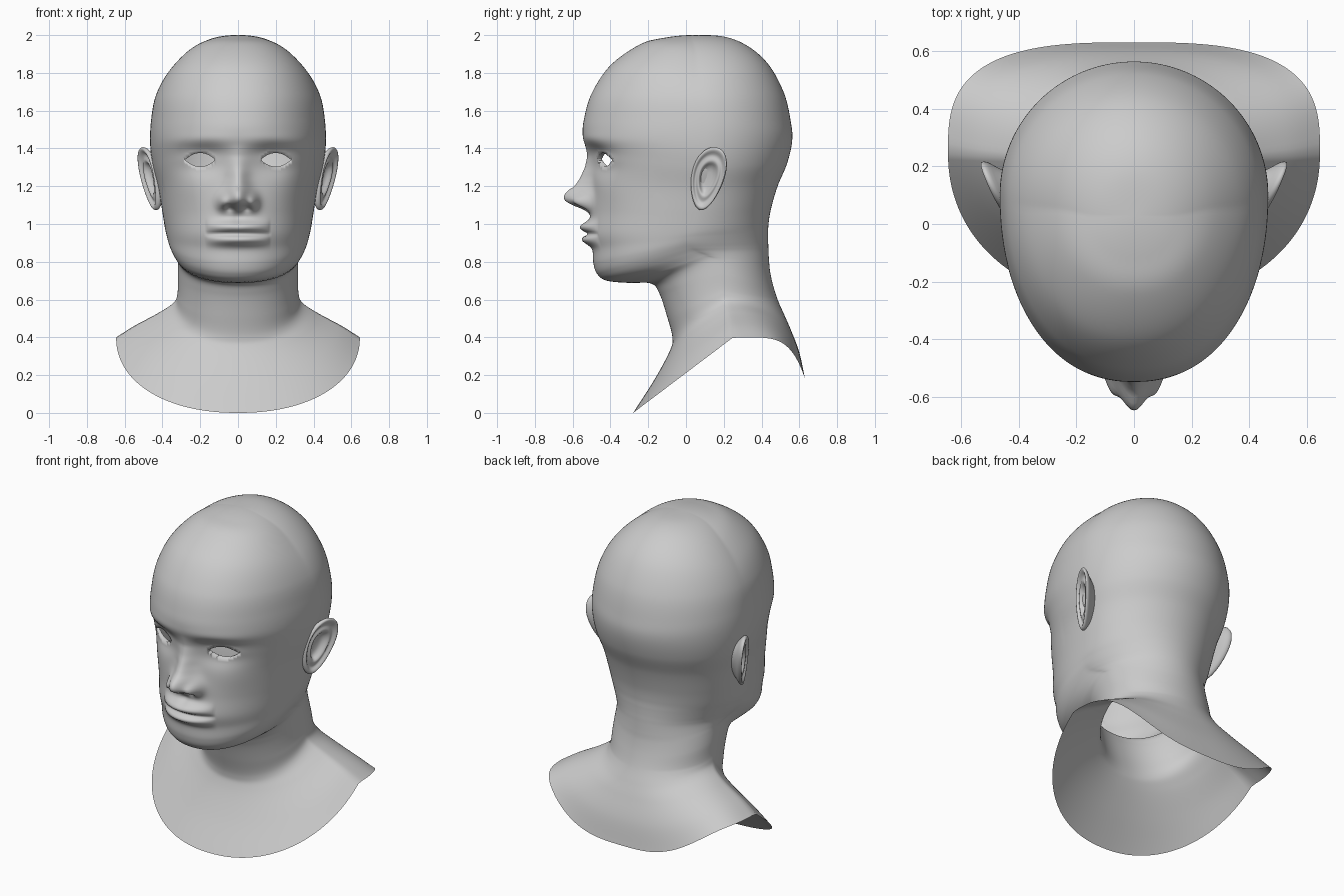
import bpy, bmesh
from math import sin, cos, pi, exp

if "Cube" in bpy.data.objects:
    bpy.data.objects.remove(bpy.data.objects["Cube"])

# Section rings, crown to bust rim: front y, z | side half-width, y, z | back y, z
RINGS = [
    (.18, 1.985, -.14, .03, 1.98, -.14, 1.992),   # mirrored phantom, rounds the crown
    (.03, 2.0, 0, .03, 2.0, .03, 2.0),
    (-.12, 1.985, .14, .03, 1.98, .20, 1.992),
    (-.245, 1.95, .26, .05, 1.915, .33, 1.94),
    (-.40, 1.84, .37, .06, 1.80, .44, 1.84),
    (-.50, 1.69, .435, .08, 1.68, .52, 1.69),
    (-.54, 1.555, .46, .10, 1.55, .555, 1.54),
    (-.545, 1.47, .465, .10, 1.42, .562, 1.44),
    (-.52, 1.36, .45, .10, 1.30, .535, 1.32),
    (-.50, 1.22, .42, .08, 1.18, .485, 1.20),
    (-.505, 1.07, .40, .06, 1.06, .45, 1.08),
    (-.515, .95, .385, .04, .97, .437, 1.0),
    (-.495, .865, .375, .02, .93, .435, .95),
    (-.49, .79, .365, .01, .90, .435, .91),
    (-.47, .735, .352, .02, .875, .436, .88),
    (-.42, .70, .338, .05, .855, .437, .85),
    (-.30, .688, .325, .10, .835, .44, .80),
    (-.185, .685, .318, .14, .81, .445, .75),
    (-.14, .63, .318, .17, .74, .46, .68),
    (-.10, .51, .32, .19, .64, .485, .60),
    (-.072, .40, .34, .21, .585, .52, .52),
]
RINGS += [
    (-.085, .33, .42, .23, .53, .555, .44),
    (-.165, .18, .55, .24, .46, .60, .32),
    (-.28, 0, .645, .25, .40, .63, .18),
]
SUB, AROUND = 11, 224
EX, EZ, EW, EH = .2, 1.34, .08, .036              # eye opening


def catmull(a, b, c, d, t):
    return .5 * (2*b + (c-a)*t + (2*a-5*b+4*c-d)*t*t + (3*b-a-3*c+d)*t**3)


def gauss(x, z, cx, cz, sx, sz):
    return exp(-((x-cx)/sx)**2 / 2 - ((z-cz)/sz)**2 / 2)


def curve(points, z):
    # smooth-stepped lookup through (z, value) pairs in descending z
    if z >= points[0][0]:
        return points[0][1]
    for (z0, v0), (z1, v1) in zip(points, points[1:]):
        if z >= z1:
            t = (z0 - z) / (z0 - z1)
            return v0 + (v1 - v0) * t
    return points[-1][1]


NOSE = [(1.42, 0), (1.36, .008), (1.30, .03), (1.24, .062), (1.20, .09), (1.18, .122),
        (1.16, .142), (1.14, .147), (1.12, .136), (1.10, .10), (1.085, .06), (1.065, .02), (1.04, 0)]


def relief(x, z):
    # forward displacement of the face at (x, z)
    x = abs(x)
    d = -.055 * gauss(x, z, .18, 1.345, .085, .055)           # eye socket
    d += .026 * gauss(x, z, EX, EZ, .07, .03)                 # lids
    d += .014 * gauss(x, z, .2, 1.44, .12, .03)               # brow
    d += .012 * gauss(x, z, .27, 1.19, .08, .07)              # cheekbone
    width = curve([(1.40, .04), (1.25, .036), (1.14, .05), (1.05, .055)], z)
    d += curve(NOSE, z) * exp(-(x / width)**2 / 2)            # nose
    d += .05 * gauss(x, z, .08, 1.115, .021, .028)            # nose wings
    d -= .03 * gauss(x, z, .045, 1.083, .018, .010)           # nostrils
    d -= .008 * gauss(x, z, 0, 1.03, .018, .025)              # groove over lip
    if x < .17:                                               # lips
        m = 1 - (x / .17)**2
        d += m**.8 * (.05 * gauss(0, z, 0, .985, 1, .021) + .042 * gauss(0, z, 0, .915, 1, .021))
        d -= m**.4 * .018 * gauss(0, z, 0, .947, 1, .008)
    return d


def make_object(name, bm):
    bmesh.ops.recalc_face_normals(bm, faces=bm.faces)
    me = bpy.data.meshes.new(name)
    bm.to_mesh(me)
    bm.free()
    me.shade_smooth()
    ob = bpy.data.objects.new(name, me)
    bpy.context.collection.objects.link(ob)
    return ob


def bridge(bm, rows):
    for a, b in zip(rows, rows[1:]):
        n = len(a)
        for i in range(n):
            bm.faces.new((a[i], a[(i+1) % n], b[(i+1) % n], b[i]))


# Head, neck and bust as one loft
bm = bmesh.new()
last = [2*b - a for a, b in zip(RINGS[-2], RINGS[-1])]
keys = RINGS + [last]
rows = []
for k in range((len(RINGS) - 2) * SUB + 1):
    i = min(k // SUB, len(RINGS) - 3)
    t = k / SUB - i
    fy, fz, w, sy, sz, by, bz = [catmull(*q, t) for q in zip(*keys[i:i+4])]
    flare = max(0, min(1, (k / SUB - 18) / 4))                # bust squares off at the back
    row = []
    for j in range(AROUND):
        a = 2 * pi * j / AROUND - pi
        a -= .4 * sin(a)                                      # denser toward the face
        s, c = sin(a), cos(a)
        front = c > 0
        p = .93 if front else 1 - .33 * flare
        cc = abs(c)**p
        x = w * abs(s)**p * (1 if s > 0 else -1)
        y = sy + ((fy if front else by) - sy) * cc
        zc = cc if front else abs(c)**(1 + 2.5 * flare)
        z = sz + ((fz if front else bz) - sz) * zc
        if front and y < -.15 and .8 < z < 1.6:
            y -= relief(x, z)
        row.append(bm.verts.new((x, y, z)))
    rows.append(row)
bridge(bm, rows)
bmesh.ops.remove_doubles(bm, verts=bm.verts, dist=.00005)


# Almond eye openings with inturned lids
def lid(x):
    a = max(-1, min(1, (abs(x) - EX) / EW))
    return a, EH * (1 - a*a)


hole = [v for v in bm.verts if v.co.y < -.2 and abs(v.co.z - EZ) < lid(v.co.x)[1]]
bmesh.ops.delete(bm, geom=hole, context='VERTS')
rim = [e for e in bm.edges if e.is_boundary and all(v.co.z > 1 for v in e.verts)]
for v in {v for e in rim for v in e.verts}:
    a, h = lid(v.co.x)
    v.co.x = (EX + a * EW) * (1 if v.co.x > 0 else -1)
    v.co.z = EZ + (h if v.co.z > EZ else -h)
out = bmesh.ops.extrude_edge_only(bm, edges=rim)['geom']
for v in out:
    if isinstance(v, bmesh.types.BMVert):
        v.co.y += .025
make_object("head_and_bust", bm)


# Ears: (scale, outward offset) from hidden root over the helix into the bowl
EAR = [(.55, -.07), (.80, -.025), (.97, -.008), (1.0, .008), (.95, .02), (.86, .017),
       (.77, .002), (.68, .002), (.58, .012), (.49, .006), (.40, -.018), (.2, -.024)]


def ear(side, name):
    bm = bmesh.new()
    rows = []
    for s, w in EAR:
        row = []
        for j in range(32):
            a = 2 * pi * j / 32
            v = .17 * sin(a) * s
            u = .09 * cos(a) * (1 + .22 * sin(a)) * s + .2 * v
            x = .462 + .42 * u + .12 * v + w
            row.append(bm.verts.new((side * x, .115 + u, 1.24 + v)))
        rows.append(row)
    bridge(bm, rows)
    bm.faces.new(rows[-1])
    ob = make_object(name, bm)
    ob.modifiers.new("smooth", 'SUBSURF').levels = 1
    ob.modifiers[0].render_levels = 1


ear(1, "ear_left")
ear(-1, "ear_right")
